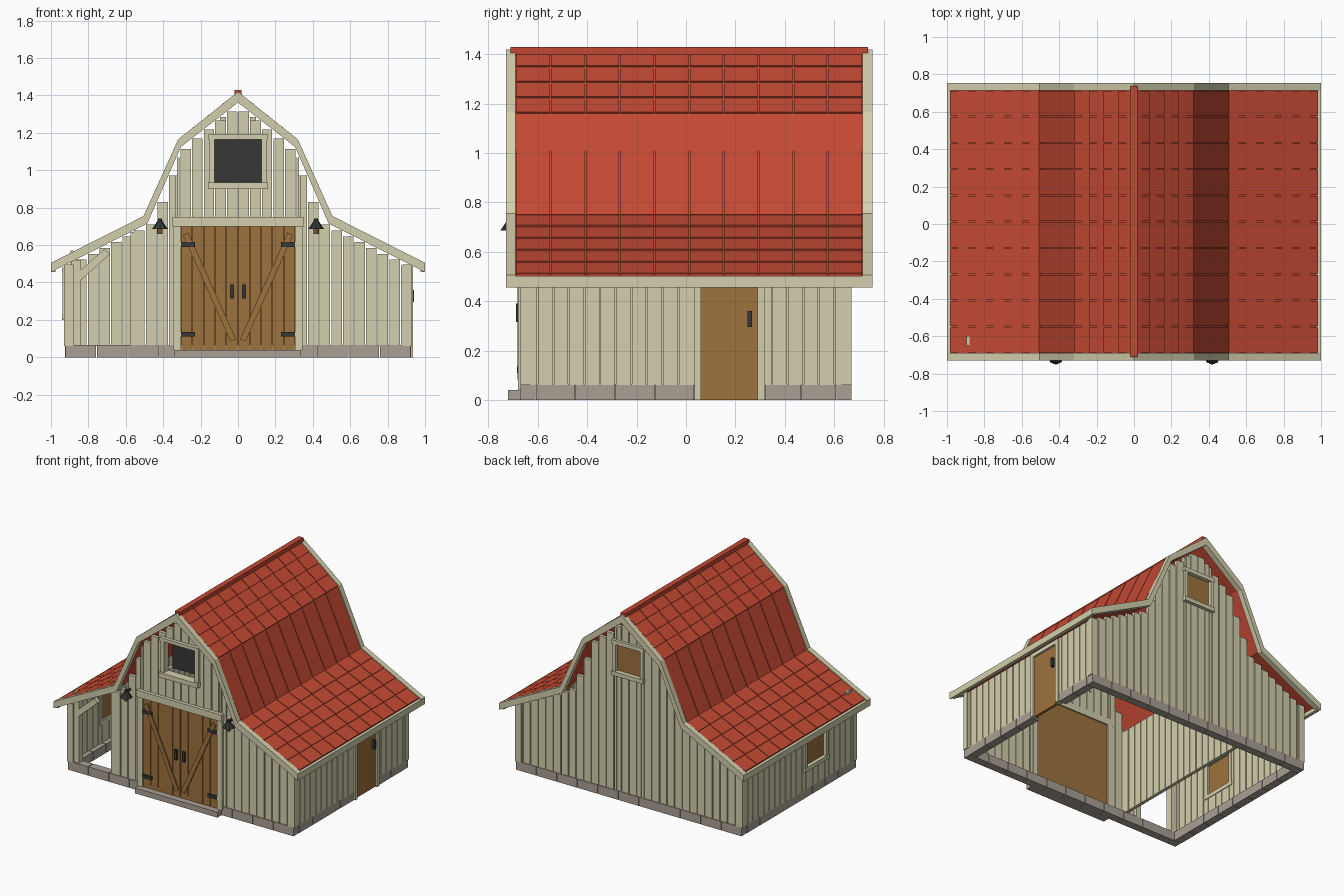
import bpy, bmesh, math
from mathutils import Vector, Matrix

if "Cube" in bpy.data.objects:
    bpy.data.objects.remove(bpy.data.objects["Cube"])


def mat(name, r, g, b):
    m = bpy.data.materials.new(name)
    lin = [((c / 255 + 0.055) / 1.055) ** 2.4 for c in (r, g, b)]
    m.diffuse_color = (*lin, 1)
    m.use_nodes = True
    m.node_tree.nodes["Principled BSDF"].inputs["Base Color"].default_value = m.diffuse_color
    return m


CREAM = mat("cream paint", 212, 207, 173)
RED = mat("red roof", 196, 73, 51)
WOOD = mat("brown wood", 158, 114, 61)
STONE = mat("grey stone", 170, 160, 149)
BLACK = mat("black iron", 55, 55, 56)


def finish(name, bm, material):
    bmesh.ops.recalc_face_normals(bm, faces=bm.faces)
    me = bpy.data.meshes.new(name)
    bm.to_mesh(me)
    bm.free()
    me.materials.append(material)
    ob = bpy.data.objects.new(name, me)
    bpy.context.collection.objects.link(ob)
    return ob


def boxes(name, items, material):
    """items: (x0, x1, y0, y1, z0, z1)"""
    bm = bmesh.new()
    for x0, x1, y0, y1, z0, z1 in items:
        m = Matrix.Translation(((x0 + x1) / 2, (y0 + y1) / 2, (z0 + z1) / 2))
        m = m @ Matrix.Diagonal((x1 - x0, y1 - y0, z1 - z0, 1))
        bmesh.ops.create_cube(bm, size=1, matrix=m)
    return finish(name, bm, material)


def prism(bm, pts, y0, y1):
    """extrude an xz polygon along y"""
    f = bm.faces.new([bm.verts.new((x, y0, z)) for x, z in pts])
    r = bmesh.ops.extrude_face_region(bm, geom=[f])
    vs = [v for v in r["geom"] if isinstance(v, bmesh.types.BMVert)]
    bmesh.ops.translate(bm, vec=(0, y1 - y0, 0), verts=vs)


def bar(name, a, b, w, y0, y1, material):
    """slanted board in the xz plane"""
    a, b = Vector(a), Vector(b)
    n = (b - a).orthogonal().normalized() * w / 2
    bm = bmesh.new()
    prism(bm, [a + n, b + n, b - n, a - n], y0, y1)
    return finish(name, bm, material)


# gambrel roof profiles (right half)
OUT = [(0, 1.42), (.32, 1.165), (.505, .755), (1.0, .505)]
RAKE_IN = [(0, 1.362), (.305, 1.125), (.485, .715), (1.0, .455)]
SLAB_OUT = [(0, 1.41), (.313, 1.158), (.498, .747), (.978, .505)]
SLAB_IN = [(0, 1.385), (.308, 1.14), (.49, .732), (.978, .482)]


def ring(outer, inner):
    o = [(-x, z) for x, z in reversed(outer[1:])] + outer
    i = [(-x, z) for x, z in reversed(inner[1:])] + inner
    return o + i[::-1]


def under(x):
    x = abs(x)
    for (x0, z0), (x1, z1) in zip(RAKE_IN, RAKE_IN[1:]):
        if x <= x1:
            return z0 + (z1 - z0) * (x - x0) / (x1 - x0)
    return RAKE_IN[-1][1]


# roof slab and gable edge boards
bm = bmesh.new()
prism(bm, ring(SLAB_OUT, SLAB_IN), -.70, .72)
finish("roof_slab", bm, RED)
for name, y0, y1 in (("front_rake", -.73, -.69), ("back_rake", .715, .755)):
    bm = bmesh.new()
    prism(bm, ring(OUT, RAKE_IN), y0, y1)
    finish(name, bm, CREAM)
boxes("ridge_cap", [(-.02, .02, -.71, .738, 1.395, 1.43)], RED)
boxes("eave_boards", [(s - .0125, s + .0125, -.71, .735, .455, .502) for s in (-.9875, .9875)], CREAM)

# overlapping roof tiles
bm = bmesh.new()
for seg, rows in ((0, 4), (1, 1), (2, 5)):
    a, b = Vector(SLAB_OUT[seg]), Vector(SLAB_OUT[seg + 1])
    n = Vector((-(b - a).y, (b - a).x)).normalized()
    n = n if n.y > 0 else -n
    for r in range(rows):
        p, q = a.lerp(b, r / rows), a.lerp(b, (r + 1) / rows)
        for c in range(10):
            y0 = -.69 + c * .1405
            for s in (1, -1):
                quad = [p, p + n * .003, q + n * .01, q]
                prism(bm, [(s * v.x, v.y) for v in quad], y0 + .003, y0 + .1375)
finish("roof_tiles", bm, RED)


# board walls with openings (u0, u1, z0, z1)
def wall(name, axis, c0, c1, u0, u1, n, openings, top, z0=.06):
    edges = {round(u0 + (u1 - u0) * i / n, 4) for i in range(n + 1)}
    holes = [e for o in openings for e in o[:2]]
    edges = sorted([e for e in edges if all(abs(e - h) > .02 for h in holes)] + holes)
    out = []
    for a, b in zip(edges, edges[1:]):
        t = min(top(a), top(b))
        spans = [(z0, t)]
        for o in openings:
            if o[0] <= (a + b) / 2 <= o[1]:
                spans = [s for lo, hi in spans
                         for s in ((lo, min(hi, o[2])), (max(lo, o[3]), hi)) if s[1] - s[0] > .005]
        for lo, hi in spans:
            g = .003
            out.append((a + g, b - g, c0, c1, lo, hi) if axis == "x" else (c0, c1, a + g, b - g, lo, hi))
    return boxes(name, out, CREAM)


wall("front_wall", "x", -.665, -.64, -.93, .93, 30,
     [(-.33, .33, 0, .72), (-.125, .125, .935, 1.165), (-.93, -.56, 0, 2)], under)
wall("back_wall", "x", .64, .665, -.93, .93, 30, [(-.1, .1, .95, 1.15)], under)
wall("right_wall", "y", .90, .925, -.665, .665, 21, [(.05, .30, 0, .46)], lambda u: .49)
wall("left_wall", "y", -.925, -.90, -.665, .665, 21, [(-.30, -.08, .23, .45)], lambda u: .49)
wall("porch_partition", "y", -.46, -.435, -.64, .64, 20, [], lambda u: .69)

# corner posts, porch post and braces
boxes("corner_posts", [(sx * .905 - .025, sx * .905 + .025, sy * .65 - .02, sy * .65 + .02, .06, .495)
                       for sx in (1, -1) for sy in (1, -1)], CREAM)
boxes("porch_posts", [(-.89, -.84, -.66, -.61, .06, .52), (-.575, -.535, -.665, -.61, .06, .67)], CREAM)
bar("porch_brace", (-.85, .43), (-.70, .565), .04, -.66, -.63, CREAM)
boxes("post_tip", [(-.895, -.88, -.65, -.60, .48, .572)], CREAM)

# stone footing, split into blocks
stones = []
for i in range(11):
    a = -.925 + i * 1.85 / 11
    for y in (-.67, .61):
        stones.append((a + .002, a + 1.85 / 11 - .002, y, y + .06, 0, .065))
for x, spans in ((.865, ((-.61, .035, 4), (.32, .61, 2))), (-.925, ((-.61, .61, 8),))):
    for a, b, n in spans:
        d = (b - a) / n
        stones += [(x, x + .06, a + i * d + .002, a + (i + 1) * d - .002, 0, .065) for i in range(n)]
boxes("stone_footing", stones, STONE)
boxes("door_step", [(-.34, .335, -.72, -.66, 0, .04)], STONE)

# barn doors
planks = []
for s in (1, -1):
    planks += [(min(s * a, s * (a + .058)), max(s * a, s * (a + .058)), -.672, -.645, .04, .70)
               for a in (.003 + i * .0605 for i in range(5))]
    bar("door_brace", (s * .28, .66), (s * .025, .09), .032, -.682, -.668, WOOD)
boxes("barn_doors", planks, WOOD)
boxes("barn_door_backing", [(-.305, .305, -.655, -.645, .04, .70)], WOOD)
boxes("barn_door_frame", [(-.345, -.305, -.68, -.635, .04, .70), (.305, .345, -.68, -.635, .04, .70),
                          (-.35, .35, -.69, -.635, .70, .75)], CREAM)
iron = []
for s in (1, -1):
    for z in (.11, .59):
        iron.append((s * .268 - .038, s * .268 + .038, -.684, -.668, z, z + .025))
    iron.append((s * .032 - .01, s * .032 + .01, -.688, -.668, .315, .39))
boxes("hinges_and_handles", iron, BLACK)

# front loft window, pane set back
boxes("front_window_frame", [(-.16, .16, -.69, -.635, 1.165, 1.19), (-.16, .16, -.70, -.635, .90, .935),
                             (-.155, -.125, -.685, -.635, .935, 1.165),
                             (.125, .155, -.685, -.635, .935, 1.165)], CREAM)
boxes("front_window_pane", [(-.13, .13, -.58, -.572, .93, 1.17)], BLACK)

# back loft window
boxes("back_window_frame", [(-.13, .13, .635, .685, 1.15, 1.18), (-.13, .13, .635, .69, .92, .95),
                            (-.125, -.1, .635, .683, .95, 1.15), (.1, .125, .635, .683, .95, 1.15)], CREAM)
boxes("back_window_shutter", [(-.1, .1, .648, .656, .95, 1.15)], WOOD)

# left side window
boxes("side_window_frame", [(-.942, -.895, -.33, -.05, .45, .48), (-.942, -.895, -.33, -.05, .20, .23),
                            (-.938, -.895, -.325, -.30, .23, .45),
                            (-.938, -.895, -.08, -.055, .23, .45)], CREAM)
boxes("side_window_shutter", [(-.915, -.907, -.30, -.08, .23, .45)], WOOD)

# right side door
boxes("side_door", [(.90, .92, .06, .29, 0, .46)], WOOD)
boxes("side_door_frame", [(.89, .935, .035, .06, 0, .475), (.89, .935, .29, .32, 0, .475),
                          (.89, .935, .035, .32, .455, .485)], CREAM)
boxes("side_door_handle", [(.918, .94, .25, .268, .295, .36)], BLACK)

# lamps: cone shade, bracket and bulb
for s in (1, -1):
    x = s * .418
    bm = bmesh.new()
    bmesh.ops.create_cone(bm, cap_ends=True, segments=8, radius1=.042, radius2=.014, depth=.042,
                          matrix=Matrix.Translation((x, -.71, .707)))
    bmesh.ops.create_cone(bm, cap_ends=True, segments=8, radius1=.014, radius2=.01, depth=.014,
                          matrix=Matrix.Translation((x, -.71, .735)))
    finish("lamp_shade", bm, BLACK)
    boxes("lamp_arm", [(x - .007, x + .007, -.71, -.66, .722, .736)], BLACK)
    bm = bmesh.new()
    bmesh.ops.create_cone(bm, cap_ends=True, segments=8, radius1=.015, radius2=.015, depth=.03,
                          matrix=Matrix.Translation((x, -.71, .675)))
    finish("lamp_bulb", bm, WOOD)
